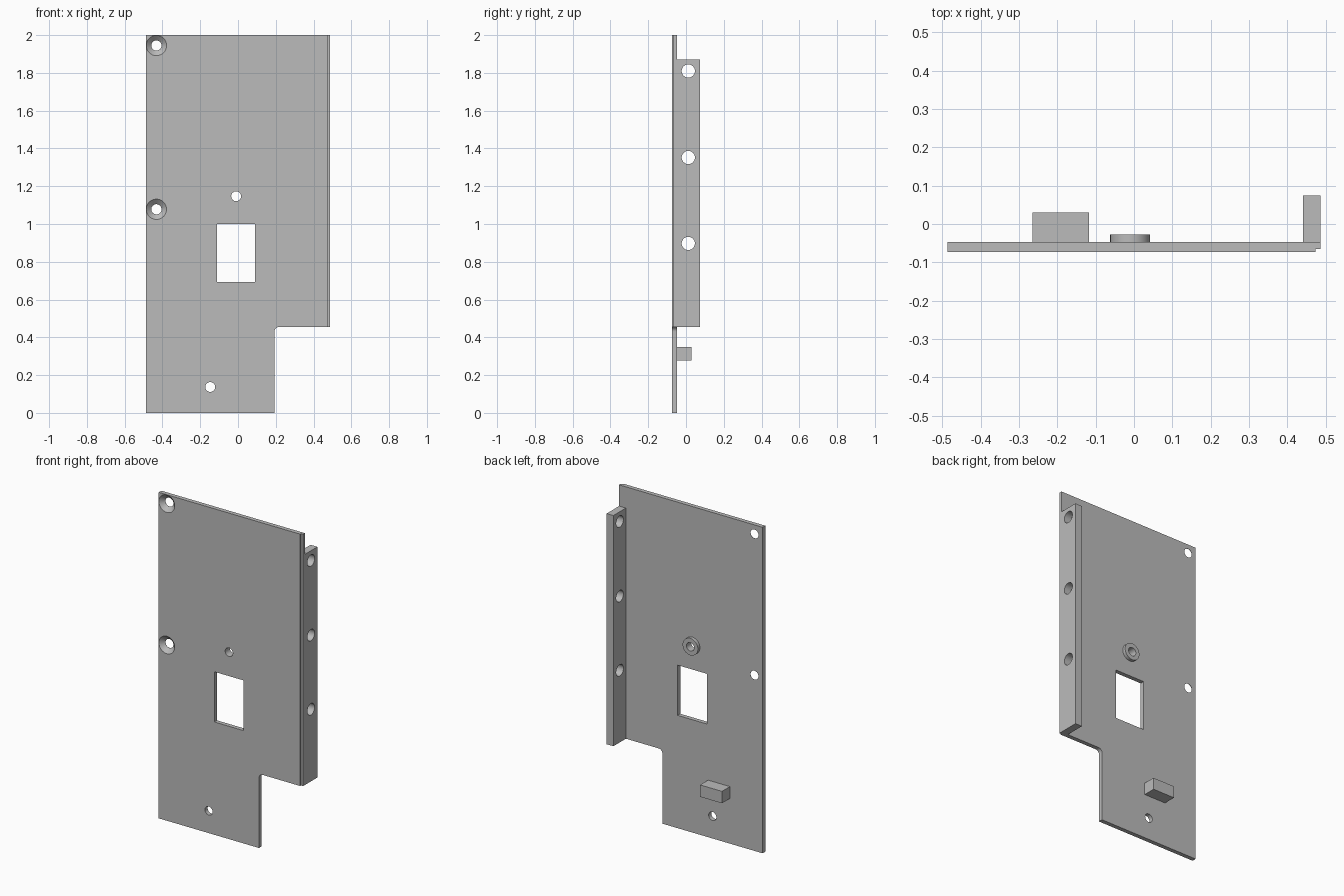
import bpy, bmesh, math
from mathutils import Matrix, Vector

cube = bpy.data.objects.get("Cube")
if cube:
    bpy.data.objects.remove(cube, do_unlink=True)

FRONT, BACK = -0.073, -0.047      # plate faces
HALF = 0.487                      # half width of the plate

grey = bpy.data.materials.new("plain grey")
grey.use_nodes = True
COLOUR = (0.5, 0.5, 0.5, 1)
grey.diffuse_color = COLOUR
grey.node_tree.nodes["Principled BSDF"].inputs["Base Color"].default_value = COLOUR


def finish(name, bm):
    bmesh.ops.recalc_face_normals(bm, faces=bm.faces)
    mesh = bpy.data.meshes.new(name)
    bm.to_mesh(mesh)
    bm.free()
    mesh.materials.append(grey)
    obj = bpy.data.objects.new(name, mesh)
    bpy.context.collection.objects.link(obj)
    return obj


def box(name, x, y, z):
    lo, hi = Vector((x[0], y[0], z[0])), Vector((x[1], y[1], z[1]))
    size = Matrix.Diagonal(hi - lo).to_4x4()
    bm = bmesh.new()
    bmesh.ops.create_cube(bm, size=1, matrix=Matrix.Translation((lo + hi) / 2) @ size)
    return finish(name, bm)


def cylinder(name, start, end, r1, r2=None, sides=32):
    start, end = Vector(start), Vector(end)
    axis = end - start
    bm = bmesh.new()
    turn = axis.to_track_quat('Z', 'Y').to_matrix().to_4x4()
    bmesh.ops.create_cone(bm, cap_ends=True, segments=sides, radius1=r1,
                          radius2=r1 if r2 is None else r2, depth=axis.length,
                          matrix=Matrix.Translation((start + end) / 2) @ turn)
    return finish(name, bm)


def cut(obj, cutters):
    for c in cutters:
        mod = obj.modifiers.new("cut", 'BOOLEAN')
        mod.operation, mod.solver, mod.object = 'DIFFERENCE', 'EXACT', c
    bpy.context.view_layer.update()
    result = bpy.data.meshes.new_from_object(
        obj.evaluated_get(bpy.context.evaluated_depsgraph_get()))
    obj.modifiers.clear()
    obj.data = result
    for c in cutters:
        bpy.data.objects.remove(c, do_unlink=True)


def smooth(obj):
    bpy.ops.object.select_all(action='DESELECT')
    obj.select_set(True)
    bpy.context.view_layer.objects.active = obj
    bpy.ops.object.shade_smooth_by_angle(angle=math.radians(30))


# Main plate with a notch and a rounded inner corner
NX, NZ, R = 0.193, 0.455, 0.025
outline = [(-HALF, 0), (NX, 0)]
for i in range(9):
    a = math.pi - i * math.pi / 16
    outline.append((NX + R + R * math.cos(a), NZ - R + R * math.sin(a)))
outline += [(HALF, NZ), (HALF, 2), (-HALF, 2)]
bm = bmesh.new()
face = bm.faces.new([bm.verts.new((x, FRONT, z)) for x, z in outline])
ext = bmesh.ops.extrude_face_region(bm, geom=[face], use_keep_orig=True)
for v in ext["geom"]:
    if isinstance(v, bmesh.types.BMVert):
        v.co.y = BACK
plate = finish("main_plate", bm)

# Stepped edge, window, pin holes and countersunk screw holes
cutters = [box("edge_cutter", (0.473, 0.6), (-0.2, -0.065), (-0.1, 2.1)),
           box("window_cutter", (-0.11, 0.09), (-0.2, 0.1), (0.692, 1.0))]
BOSS = (-0.01, 1.147)
for x, z in (BOSS, (-0.147, 0.137)):
    cutters.append(cylinder("hole_cutter", (x, -0.2, z), (x, 0.1, z), 0.026))
for z in (1.945, 1.078):
    x = -0.432
    cutters.append(cylinder("screw_cutter", (x, -0.2, z), (x, 0.1, z), 0.027))
    cutters.append(cylinder("countersink_cutter", (x, FRONT - 0.002, z),
                            (x, BACK - 0.001, z), 0.056, 0.027))
cut(plate, cutters)
smooth(plate)

# Side flange with three cross holes
flange = box("side_flange", (0.441, HALF), (BACK, 0.074), (NZ, 1.87))
cut(flange, [cylinder("flange_cutter", (0.3, 0.012, z), (0.6, 0.012, z), 0.035)
             for z in (1.81, 1.352, 0.897)])
smooth(flange)

# Round boss behind the middle hole
x, z = BOSS
boss = cylinder("round_boss", (x, BACK, z), (x, -0.027, z), 0.052)
cut(boss, [cylinder("boss_cutter", (x, -0.2, z), (x, 0.1, z), 0.026)])
smooth(boss)

# Small locating block on the back
box("locating_block", (-0.265, -0.117), (BACK, 0.03), (0.277, 0.35))
